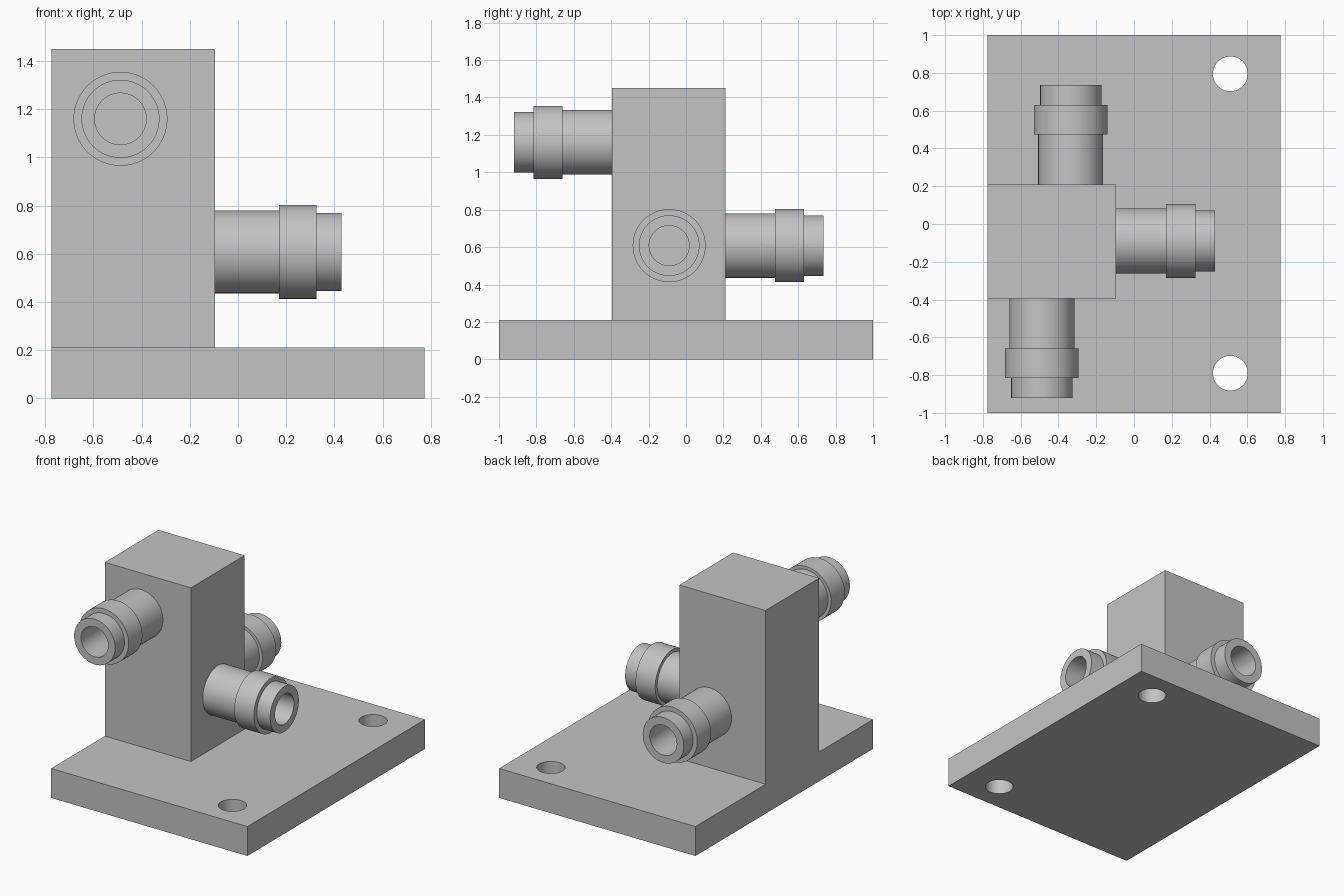
import bpy
import bmesh
from math import pi, radians
from mathutils import Matrix, Vector

default_cube = bpy.data.objects.get("Cube")
if default_cube:
    bpy.data.objects.remove(default_cube, do_unlink=True)

grey = bpy.data.materials.new("plain grey")
grey.use_nodes = True
colour = (0.55, 0.55, 0.55, 1)
grey.diffuse_color = colour
grey.node_tree.nodes["Principled BSDF"].inputs["Base Color"].default_value = colour


def finish(name, bm):
    """Turn a bmesh into a named grey object."""
    bmesh.ops.recalc_face_normals(bm, faces=bm.faces)
    mesh = bpy.data.meshes.new(name)
    bm.to_mesh(mesh)
    bm.free()
    mesh.materials.append(grey)
    obj = bpy.data.objects.new(name, mesh)
    bpy.context.collection.objects.link(obj)
    return obj


def smooth(obj):
    bpy.ops.object.select_all(action='DESELECT')
    obj.select_set(True)
    bpy.context.view_layer.objects.active = obj
    bpy.ops.object.shade_smooth_by_angle(angle=radians(30))


def box(name, low, high):
    low, high = Vector(low), Vector(high)
    bm = bmesh.new()
    place = Matrix.Translation((low + high) / 2) @ Matrix.Diagonal((*(high - low), 1))
    bmesh.ops.create_cube(bm, size=1, matrix=place)
    return finish(name, bm)


def drill(target, name, centre, radius, depth):
    bm = bmesh.new()
    bmesh.ops.create_cone(bm, cap_ends=True, segments=64, radius1=radius,
                          radius2=radius, depth=depth,
                          matrix=Matrix.Translation(centre))
    cutter = finish(name, bm)
    cutter.hide_render = True
    cutter.hide_set(True)
    cutter.display_type = 'WIRE'
    cut = target.modifiers.new(name, 'BOOLEAN')
    cut.operation = 'DIFFERENCE'
    cut.solver = 'EXACT'
    cut.object = cutter


def fitting(name, mount, direction):
    """Spin a stepped, hollow tube profile of (radius, distance from block)."""
    profile = [(0.172, 0), (0.172, 0.265), (0.195, 0.265), (0.195, 0.42),
               (0.162, 0.42), (0.162, 0.525), (0.107, 0.525), (0.107, 0), (0, 0)]
    bm = bmesh.new()
    verts = [bm.verts.new((r, 0, h)) for r, h in profile]
    edges = [bm.edges.new(pair) for pair in zip(verts, verts[1:])]
    bmesh.ops.spin(bm, geom=verts + edges, cent=(0, 0, 0), axis=(0, 0, 1),
                   angle=2 * pi, steps=64)
    bmesh.ops.remove_doubles(bm, verts=bm.verts, dist=0.0001)
    turn = Vector(direction).to_track_quat('Z', 'Y').to_matrix().to_4x4()
    bm.transform(Matrix.Translation(mount) @ turn)
    smooth(finish(name, bm))


# Base plate with two mounting holes
plate = box("base_plate", (-0.775, -1, 0), (0.775, 1, 0.21))
for side, y in (("front", -0.79), ("back", 0.795)):
    drill(plate, side + "_hole_cutter", (0.51, y, 0.105), 0.092, 0.5)
smooth(plate)

# Upright block
box("upright_block", (-0.775, -0.395, 0.21), (-0.095, 0.21, 1.45))

# Tube fittings on three sides of the block
fitting("front_fitting", (-0.488, -0.395, 1.16), (0, -1, 0))
fitting("left_fitting", (-0.095, -0.09, 0.608), (1, 0, 0))
fitting("back_fitting", (-0.335, 0.21, 0.608), (0, 1, 0))
